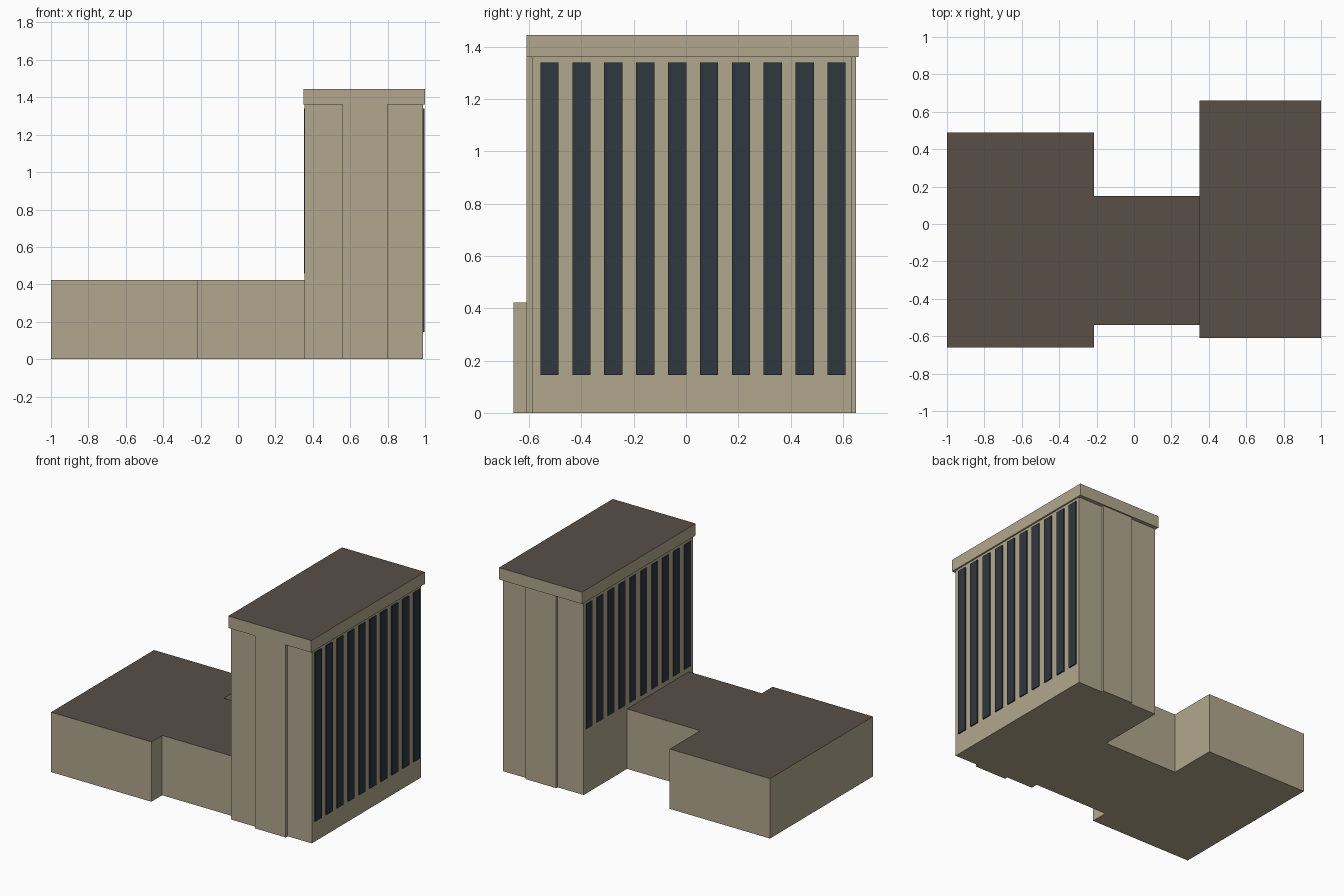
import bpy, bmesh

if "Cube" in bpy.data.objects:
    bpy.data.objects.remove(bpy.data.objects["Cube"])


def srgb(r, g, b):
    return tuple((c / 255 / 12.92) if c < 10 else ((c / 255 + 0.055) / 1.055) ** 2.4
                 for c in (r, g, b)) + (1.0,)


def material(name, rgb):
    m = bpy.data.materials.new(name)
    m.diffuse_color = srgb(*rgb)
    m.use_nodes = True
    m.node_tree.nodes["Principled BSDF"].inputs["Base Color"].default_value = m.diffuse_color
    return m


TAN = material("tan_wall", (178, 167, 142))
BROWN = material("brown_roof", (88, 78, 70))
GLASS = material("dark_glass", (47, 55, 62))


def extrude_plan(name, plan, z0, z1, mats, roofed=False):
    """Extrude a floor plan from z0 to z1; upward faces take the second material."""
    bm = bmesh.new()
    base = bm.faces.new([bm.verts.new((x, y, z0)) for x, y in plan])
    top = bmesh.ops.extrude_face_region(bm, geom=[base])["geom"]
    bmesh.ops.translate(bm, vec=(0, 0, z1 - z0),
                        verts=[v for v in top if isinstance(v, bmesh.types.BMVert)])
    bmesh.ops.recalc_face_normals(bm, faces=bm.faces)
    bm.normal_update()
    for f in bm.faces:
        f.material_index = 1 if roofed and f.normal.z > 0.5 else 0
    me = bpy.data.meshes.new(name)
    bm.to_mesh(me)
    bm.free()
    for m in mats:
        me.materials.append(m)
    ob = bpy.data.objects.new(name, me)
    bpy.context.collection.objects.link(ob)
    return ob


def rect(x0, x1, y0, y1):
    return [(x0, y0), (x1, y0), (x1, y1), (x0, y1)]


# Low wing with its narrower link to the tower
extrude_plan("low_wing",
             [(-1, -0.66), (-0.215, -0.66), (-0.215, -0.54), (0.356, -0.54),
              (0.356, 0.15), (-0.215, 0.15), (-0.215, 0.49), (-1, 0.49)],
             0, 0.423, [TAN, BROWN], True)

# Tower body: a projecting central bay on each end wall
extrude_plan("tower_body",
             [(0.356, -0.588), (0.56, -0.588), (0.56, -0.61), (0.80, -0.61),
              (0.80, -0.588), (0.989, -0.588), (0.989, 0.634), (0.80, 0.634),
              (0.80, 0.65), (0.56, 0.65), (0.56, 0.634), (0.356, 0.634)],
             0, 1.361, [TAN])

# Overhanging roof cap
extrude_plan("tower_cap", rect(0.351, 1.0, -0.61, 0.66), 1.361, 1.445, [TAN, BROWN], True)

# Tall window strips on both long walls
for i in range(10):
    y = -0.522 + i * 0.122
    extrude_plan(f"right_window_{i + 1}", rect(0.988, 0.997, y - 0.035, y + 0.035),
                 0.145, 1.34, [GLASS])
    extrude_plan(f"left_window_{i + 1}", rect(0.352, 0.357, y - 0.035, y + 0.035),
                 0.457, 1.34, [GLASS])
